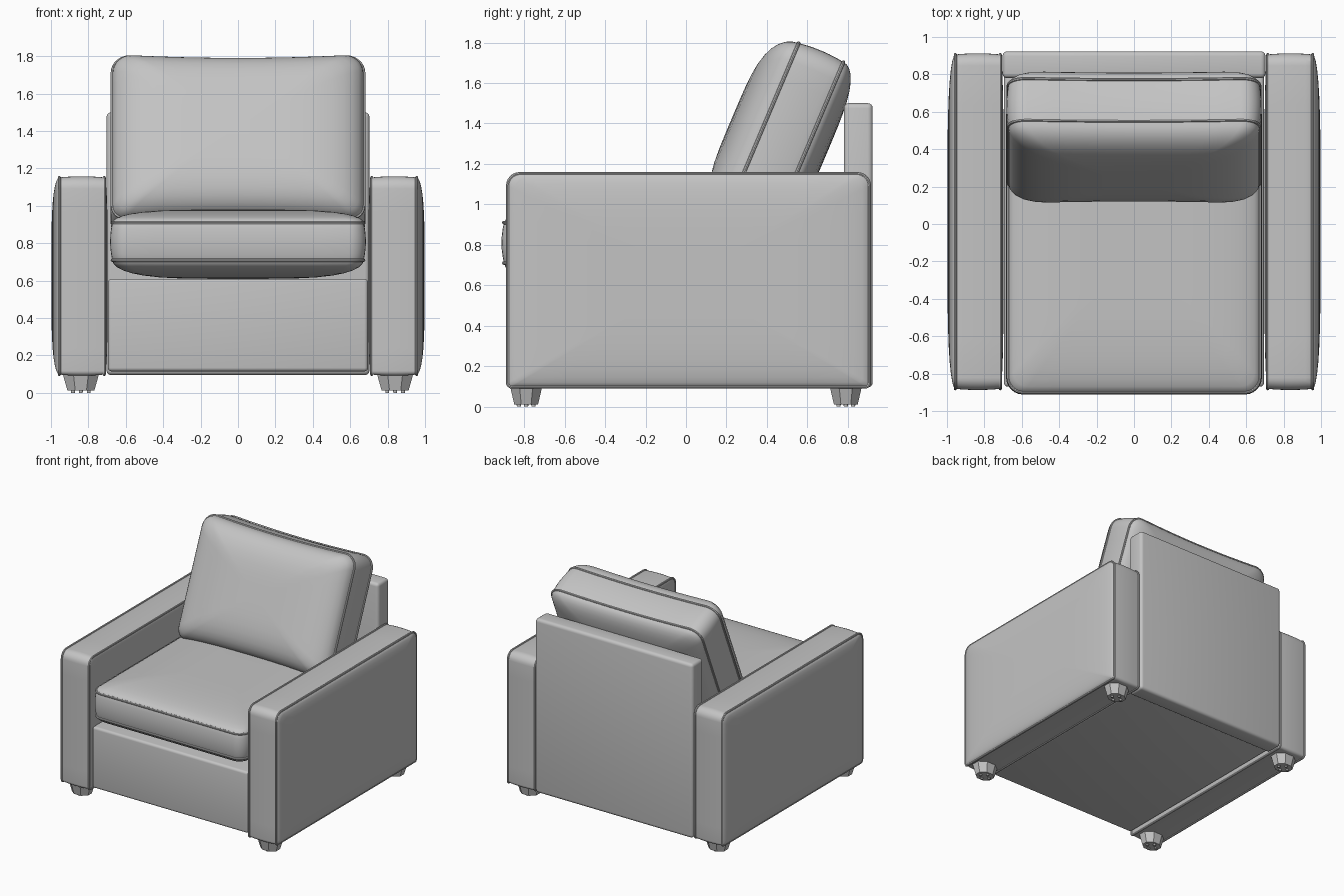
import bpy, bmesh, math
from mathutils import Matrix, Vector

if "Cube" in bpy.data.objects:
    bpy.data.objects.remove(bpy.data.objects["Cube"])

fabric = bpy.data.materials.new("grey fabric")
fabric.diffuse_color = (0.55, 0.55, 0.55, 1)
fabric.use_nodes = True
fabric.node_tree.nodes["Principled BSDF"].inputs["Base Color"].default_value = fabric.diffuse_color


def finish(bm, name, matrix=Matrix()):
    bm.transform(matrix)
    bmesh.ops.recalc_face_normals(bm, faces=bm.faces)
    me = bpy.data.meshes.new(name)
    bm.to_mesh(me)
    bm.free()
    ob = bpy.data.objects.new(name, me)
    bpy.context.collection.objects.link(ob)
    me.materials.append(fabric)
    smooth(ob)
    return ob


def smooth(ob):
    bpy.ops.object.select_all(action='DESELECT')
    ob.select_set(True)
    bpy.context.view_layer.objects.active = ob
    bpy.ops.object.shade_smooth_by_angle(angle=math.radians(38))


def outline(hw, hh, rt, rb, sag=0.0, segs=6, edge=8):
    """Rounded rectangle with own top and bottom radii; sag pulls long edges in."""
    pts = []
    corners = [(1, 1, rt, 0), (-1, 1, rt, 90), (-1, -1, rb, 180), (1, -1, rb, 270)]
    for sx, sy, r, a0 in corners:
        arc = []
        for i in range(segs + 1):
            a = math.radians(a0 + 90 * i / segs)
            arc.append(Vector((sx * (hw - r) + r * math.cos(a),
                               sy * (hh - r) + r * math.sin(a))))
        if pts:
            last = pts[-1]
            pts += [last.lerp(arc[0], k / edge) for k in range(1, edge)]
        pts += arc
    last, first = pts[-1], pts[0]
    pts += [last.lerp(first, k / edge) for k in range(1, edge)]
    return [Vector((p.x, p.y * (1 - sag * max(0, 1 - (p.x / hw) ** 2)))) for p in pts]


def cushion(name, matrix, hw, hh, h, rt, rb, front, back, puff, sag=0.0, pipe=0.009):
    """Boxed cushion: puffed band, two domed faces and piping on both seams."""
    rim = outline(hw, hh, rt, rb, sag)
    steps = [0.08, 0.2, 0.35, 0.5, 0.63, 0.75, 0.84, 0.91, 0.96, 0.99]
    layers = []
    for s in steps:
        layers.append([(p.x * s, p.y * s, -h - back * math.sqrt(1 - s ** 4)) for p in rim])
    for k in range(7):
        t = -1 + k / 3
        o = puff * (1 - t * t)
        layers.append([(p.x, p.y, t * h) for p in outline(hw + o, hh + o, rt + o, rb + o, sag)])
    for s in reversed(steps):
        layers.append([(p.x * s, p.y * s, h + front * math.sqrt(1 - s ** 4)) for p in rim])
    bm = bmesh.new()
    rings = [[bm.verts.new(c) for c in layer] for layer in layers]
    n = len(rim)
    for a, b in zip(rings, rings[1:]):
        for i in range(n):
            j = (i + 1) % n
            bm.faces.new((a[i], a[j], b[j], b[i]))
    bm.faces.new(rings[0])
    bm.faces.new(rings[-1])
    finish(bm, name, matrix)

    for side, z in (("front", h), ("back", -h)):
        cu = bpy.data.curves.new(name + "_piping_" + side, 'CURVE')
        cu.dimensions = '3D'
        cu.bevel_depth = pipe
        cu.bevel_resolution = 2
        sp = cu.splines.new('POLY')
        sp.points.add(n - 1)
        for q, p in zip(sp.points, rim):
            q.co = (*(matrix @ Vector((p.x, p.y, z))), 1)
        sp.use_cyclic_u = True
        ob = bpy.data.objects.new(cu.name, cu)
        bpy.context.collection.objects.link(ob)
        cu.materials.append(fabric)
        bpy.ops.object.select_all(action='DESELECT')
        ob.select_set(True)
        bpy.context.view_layer.objects.active = ob
        bpy.ops.object.convert(target='MESH')
        smooth(bpy.context.view_layer.objects.active)


def box(name, lo, hi, bevel):
    bm = bmesh.new()
    lo, hi = Vector(lo), Vector(hi)
    bmesh.ops.create_cube(bm, size=1, matrix=Matrix.Translation((lo + hi) / 2)
                          @ Matrix.Diagonal((*(hi - lo), 1)))
    bmesh.ops.bevel(bm, geom=bm.edges[:], offset=bevel, segments=4, profile=0.5, affect='EDGES')
    return finish(bm, name)


# Upholstered base and back panel
box("base", (-0.695, -0.87, 0.115), (0.695, 0.80, 0.61), 0.02)
box("back_panel", (-0.703, 0.78, 0.095), (0.703, 0.923, 1.50), 0.025)

# Seat cushion
cushion("seat_cushion", Matrix.Translation((0, -0.12, 0.81)),
        0.672, 0.78, 0.1, 0.08, 0.08, 0.07, 0.1, 0.012)

# Leaning back cushion
tilt = math.radians(90 - 22.9)
cushion("back_cushion", Matrix.Translation((0, 0.485, 1.318)) @ Matrix.Rotation(tilt, 4, 'X'),
        0.672, 0.475, 0.12, 0.1, 0.08, 0.16, 0.1, 0.01, sag=0.045)

# Arms: outline in the side plane, thickness along x
for sx, side in ((1, "right"), (-1, "left")):
    m = Matrix(((0, 0, sx, sx * 0.835), (1, 0, 0, 0.0125), (0, 1, 0, 0.625), (0, 0, 0, 1)))
    cushion(side + "_arm", m, 0.894, 0.527, 0.12, 0.06, 0.02, 0.043, 0.018, 0.006, pipe=0.008)

# Tapered feet with small glide pads
for sx in (1, -1):
    for y, end in ((-0.79, "front"), (0.79, "back")):
        bm = bmesh.new()
        r = 1 / math.cos(math.pi / 8)
        bmesh.ops.create_cone(bm, cap_ends=True, segments=8, radius1=0.072 * r, radius2=0.1 * r,
                              depth=0.1, matrix=Matrix.Translation((0, 0, 0.062))
                              @ Matrix.Diagonal((1, 0.82, 1, 1))
                              @ Matrix.Rotation(math.pi / 8, 4, 'Z'))
        for px, py in ((0.042, 0), (-0.042, 0), (0, 0.036), (0, -0.036)):
            bmesh.ops.create_cone(bm, cap_ends=True, segments=10, radius1=0.01, radius2=0.012,
                                  depth=0.02, matrix=Matrix.Translation((px, py, 0.01)))
        finish(bm, end + ("_right" if sx > 0 else "_left") + "_foot",
               Matrix.Translation((sx * 0.84, y, 0)))
